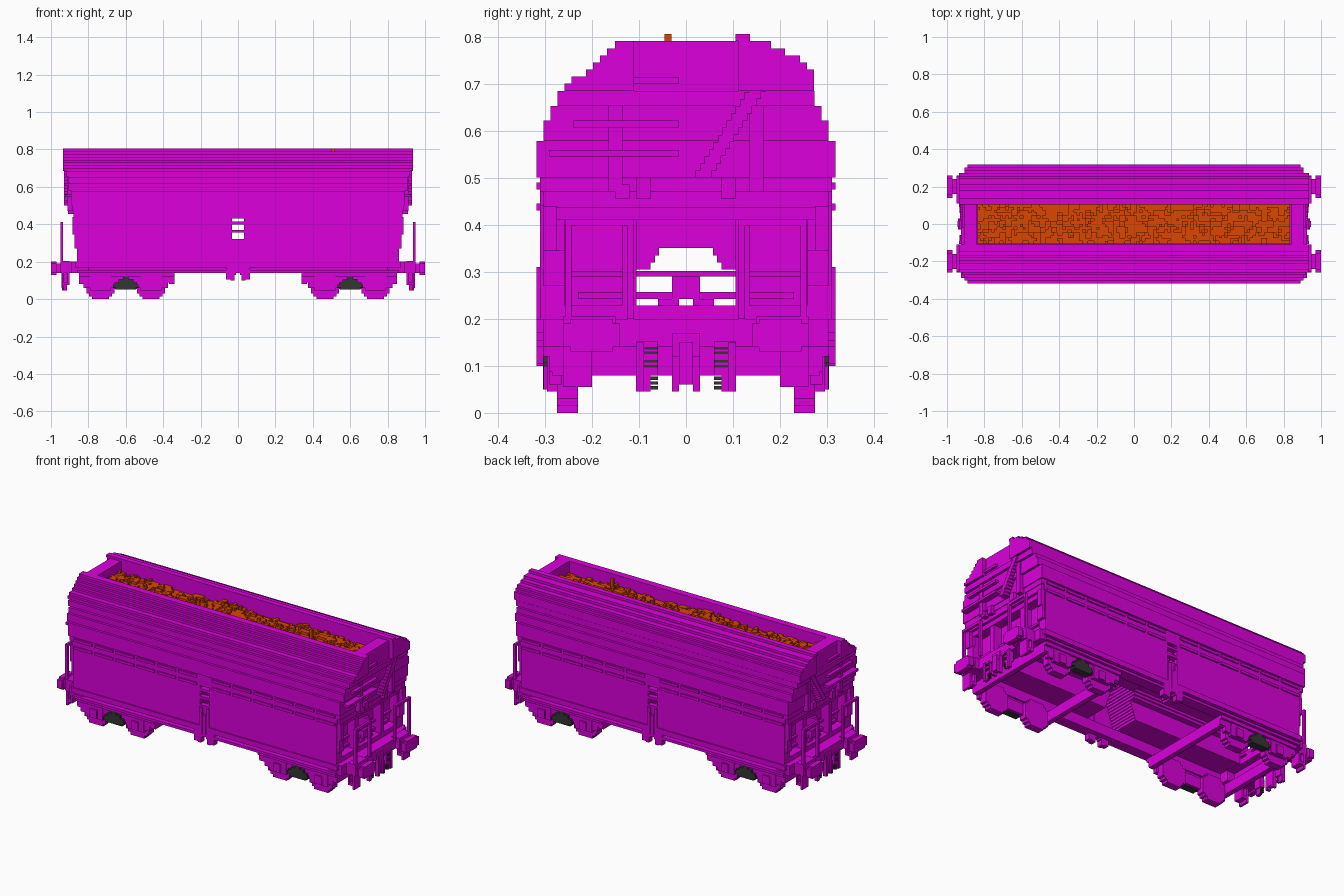
import bpy, bmesh, math, random

if "Cube" in bpy.data.objects:
    bpy.data.objects.remove(bpy.data.objects["Cube"], do_unlink=True)

V = 0.0152  # block size
BOTH = (-1, 1)


def material(name, rgb):
    m = bpy.data.materials.new(name)
    m.use_nodes = True
    m.diffuse_color = (*rgb, 1)
    bsdf = m.node_tree.nodes["Principled BSDF"]
    bsdf.inputs["Base Color"].default_value = (*rgb, 1)
    bsdf.inputs["Roughness"].default_value = 0.8
    return m


MAGENTA = material("magenta paint", (0.71, 0.0, 0.71))
ORANGE = material("orange cargo", (0.71, 0.062, 0.0))
DARK = material("dark iron", (0.033, 0.037, 0.033))


def build(name, boxes, mat=MAGENTA):
    """One object made of (x0, x1, y0, y1, z0, z1) boxes."""
    bm = bmesh.new()
    for x0, x1, y0, y1, z0, z1 in boxes:
        v = [bm.verts.new((x, y, z)) for z in (z0, z1)
             for x, y in ((x0, y0), (x1, y0), (x1, y1), (x0, y1))]
        for f in ((3, 2, 1, 0), (4, 5, 6, 7), (0, 1, 5, 4),
                  (1, 2, 6, 5), (2, 3, 7, 6), (3, 0, 4, 7)):
            bm.faces.new([v[i] for i in f])
    me = bpy.data.meshes.new(name)
    bm.to_mesh(me)
    bm.free()
    me.materials.append(mat)
    ob = bpy.data.objects.new(name, me)
    bpy.context.collection.objects.link(ob)


def mirror(box, x=True, y=True):
    """Copies of a box on both ends and / or both sides."""
    out = []
    for sx in BOTH if x else (1,):
        for sy in BOTH if y else (1,):
            a = sorted((box[0] * sx, box[1] * sx))
            b = sorted((box[2] * sy, box[3] * sy))
            out.append((*a, *b, box[4], box[5]))
    return out


# Upper hopper: stepped layers (bottom, top, half length, front y, back y)
LAYERS = [
    (0.47, 0.50, 0.885, 0.31, 0.31), (0.50, 0.578, 0.89, 0.318, 0.318),
    (0.578, 0.622, 0.905, 0.303, 0.303), (0.622, 0.652, 0.905, 0.288, 0.288),
    (0.652, 0.684, 0.92, 0.273, 0.273), (0.684, 0.70, 0.935, 0.258, 0.272),
    (0.70, 0.715, 0.935, 0.243, 0.272), (0.715, 0.73, 0.935, 0.213, 0.272),
    (0.73, 0.745, 0.935, 0.198, 0.257), (0.745, 0.76, 0.935, 0.183, 0.242),
    (0.76, 0.775, 0.935, 0.168, 0.21), (0.775, 0.79, 0.935, 0.151, 0.181)]
body, rim = [], []
for z0, z1, hx, yf, yb in LAYERS:
    if z0 < 0.68:
        body.append((-hx, hx, -yf, yb, z0, z1))
    else:
        rim += [(-hx, hx, -yf, -0.11, z0, z1), (-hx, hx, 0.11, yb, z0, z1)]
rim += mirror((0.84, 0.91, -0.11, 0.11, 0.684, 0.79), y=False)
rim.append((-0.935, 0.935, 0.105, 0.136, 0.79, 0.805))
build("upper_hopper", body)
build("hopper_rim", rim)

# Lower hopper: two bays with an arched tunnel and a widening middle gap
core = []
for i in range(18):
    z0 = 0.2 + i * 0.015
    tunnel = 0.11 if z0 < 0.3 else 0.078 - (z0 - 0.3) * 0.6
    if z0 > 0.348:
        tunnel = 0
    start = max(0.032, 0.10 - (z0 - 0.2) * 0.35)
    end = 0.81 if z0 < 0.405 else 0.865
    core += mirror((start, end, tunnel, 0.29, z0, z0 + 0.015))
build("lower_hopper", core)

# Side doors with a bottom ledge and two rows of hinge strips
doors = mirror((0.032, 0.86, 0.285, 0.31, 0.2, 0.44))
doors += mirror((0.0, 0.865, 0.285, 0.31, 0.44, 0.47))
doors += mirror((0.032, 0.87, 0.285, 0.318, 0.17, 0.2))
for z in (0.43, 0.475):
    for k in range(6):
        x = 0.05 + k * 0.137
        doors += mirror((x, x + 0.118, 0.30, 0.318, z, z + V))
build("side_doors", doors)

# Door latch gear in the middle gap
latch = []
for z0, z1, hx in ((0.40, 0.415, 0.032), (0.432, 0.44, 0.032),
                   (0.355, 0.37, 0.032), (0.2, 0.32, 0.032)):
    latch += mirror((-hx, hx, 0.28, 0.31, z0, z1), x=False)
latch += mirror((0.012, 0.032, 0.285, 0.318, 0.13, 0.31))
latch += mirror((0.035, 0.065, 0.285, 0.318, 0.105, 0.17))
latch += mirror((0.02, 0.04, 0.285, 0.318, 0.10, 0.2))
latch += mirror((-0.01, 0.01, 0.285, 0.318, 0.14, 0.27), x=False)
build("door_latches", latch)

# Underframe: sills, headstocks, platforms and bogie cross beams
frame = mirror((-0.87, 0.87, 0.255, 0.29, 0.14, 0.2), x=False)
frame += mirror((-0.86, 0.86, 0.28, 0.318, 0.14, 0.155), x=False)
frame += mirror((0.85, 0.925, -0.26, 0.26, 0.14, 0.2), y=False)
frame += mirror((0.80, 0.89, 0.20, 0.303, 0.14, 0.2))
frame += mirror((0.90, 0.95, 0.15, 0.26, 0.14, 0.205))
frame += mirror((0.82, 0.85, -0.285, 0.285, 0.08, 0.14), y=False)
frame += mirror((0.34, 0.37, -0.285, 0.285, 0.08, 0.14), y=False)
build("underframe", frame)

# Wheels as stepped discs
wheels, R = [], 0.076
for i in range(10):
    zc = (i + 0.5) * V
    half = max(3, round(math.sqrt(R * R - (zc - R) ** 2) / V + 0.4)) * V
    for x in (0.465, 0.735):
        wheels += mirror((x - half, x + half, 0.23, 0.274, i * V, (i + 1) * V))
build("wheels", wheels)

# Bogie side frames with axle boxes and springs
bogie, springs = [], []
bogie += mirror((0.34, 0.85, 0.265, 0.303, 0.12, 0.14))
bogie += mirror((0.34, 0.85, 0.265, 0.29, 0.088, 0.12))
bogie += mirror((0.53, 0.67, 0.25, 0.266, 0.055, 0.12))
for x in (0.465, 0.735):
    bogie += mirror((x - 0.09, x + 0.09, 0.265, 0.29, 0.06, 0.09))
    bogie += mirror((x - 0.055, x + 0.055, 0.265, 0.295, 0.045, 0.12))
    bogie += mirror((x - 0.022, x + 0.022, 0.28, 0.303, 0.05, 0.10))
build("bogie_frames", bogie)
for hx, z0, z1 in ((0.055, 0.05, 0.062), (0.068, 0.062, 0.078), (0.06, 0.078, 0.09),
                   (0.04, 0.09, 0.107), (0.015, 0.107, 0.122)):
    springs += mirror((0.6 - hx, 0.6 + hx, 0.266, 0.304, z0, z1))
build("bogie_springs", springs, DARK)

# Buffers
buffers = mirror((0.93, 0.975, 0.16, 0.24, 0.14, 0.19))
buffers += mirror((0.97, 1.0, 0.155, 0.245, 0.13, 0.2))
buffers += mirror((0.97, 1.0, 0.14, 0.26, 0.14, 0.19))
build("buffers", buffers)

# Coupler hook and brake hoses
coupler = mirror((0.915, 0.935, -0.03, 0.03, 0.08, 0.17), y=False)
coupler += mirror((0.915, 0.94, 0.015, 0.03, 0.045, 0.12))
coupler += mirror((0.915, 0.945, -0.015, 0.015, 0.06, 0.15), y=False)
coupler += mirror((0.915, 0.935, 0.09, 0.106, 0.045, 0.15))
coupler += mirror((0.905, 0.93, 0.06, 0.106, 0.08, 0.152))
coupler += mirror((0.915, 0.93, 0.075, 0.106, 0.045, 0.08))
build("couplers", coupler)
hoses = []
for z in (0.05, 0.06, 0.07):
    hoses += mirror((0.915, 0.93, 0.06, 0.075, z, z + 0.007))
for z in (0.097, 0.107, 0.125, 0.135):
    hoses += mirror((0.925, 0.933, 0.06, 0.09, z, z + 0.005))
build("brake_hoses", hoses, DARK)

# Corner steps
steps = mirror((0.90, 0.94, 0.20, 0.26, 0.075, 0.09))
steps += mirror((0.93, 0.942, 0.20, 0.26, 0.055, 0.14))
steps += mirror((0.90, 0.912, 0.20, 0.26, 0.09, 0.14))
build("corner_steps", steps)

# Platform railings and end posts
rail = mirror((0.935, 0.95, 0.243, 0.257, 0.17, 0.41))
rail += mirror((0.935, 0.95, 0.11, 0.125, 0.2, 0.41))
rail += mirror((0.935, 0.95, 0.11, 0.257, 0.397, 0.412))
build("platform_railings", rail)
posts = mirror((0.81, 0.86, 0.105, 0.136, 0.2, 0.44))
posts += mirror((0.81, 0.86, 0.258, 0.31, 0.2, 0.47))
posts += mirror((0.855, 0.875, 0.258, 0.303, 0.27, 0.345))
posts += mirror((0.855, 0.885, 0.274, 0.303, 0.345, 0.44))
posts += mirror((0.86, 0.88, -0.303, 0.303, 0.437, 0.47), y=False)
posts += mirror((0.81, 0.825, -0.25, 0.25, 0.29, 0.302), y=False)
posts += mirror((0.81, 0.825, -0.23, 0.23, 0.242, 0.257), y=False)
posts += mirror((0.81, 0.86, -0.29, 0.29, 0.195, 0.228), y=False)
posts += mirror((0.81, 0.84, 0.015, 0.06, 0.228, 0.242))
posts += mirror((0.81, 0.84, -0.03, 0.03, 0.242, 0.29), y=False)
build("end_frame", posts)

# End wall hand rails, stiffeners and diagonal brace
ends = []
for y0, z in ((-0.18, 0.70), (-0.24, 0.607), (-0.29, 0.545)):
    ends += mirror((0.88, 0.925, y0, -0.015, z, z + 0.014), y=False)
for y in (0.15, -0.15):
    ends += mirror((0.88, 0.912, y - 0.015, y + 0.015, 0.47, 0.67), y=False)
for i in range(15):
    y, z = 0.02 + i * 0.0095, 0.5 + i * V
    ends += mirror((0.88, 0.93, y, y + 0.035, z, z + V), y=False)
ends += mirror((0.88, 0.905, 0.075, 0.105, 0.455, 0.5))
ends += mirror((0.88, 0.91, -0.15, -0.12, 0.455, 0.485), y=False)
build("end_wall_fittings", ends)

# Heaped cargo: uneven columns of blocks, roughened in small clumps
random.seed(4)
NX, NY = 110, 14
clump = [[random.uniform(-0.7, 1.0) for _ in range(NY // 2)] for _ in range(NX // 2)]
cargo = []
for i in range(NX):
    swell = 0.8 * math.sin(i * 0.16) + 0.4 * math.sin(i * 0.41 + 1)
    for j in range(NY):
        heap = 1.9 * (1 - abs(j - 6.5) / 7)
        rough = clump[i // 2][j // 2] + random.uniform(-0.4, 0.4)
        n = max(0, min(4, round(heap + swell * 0.6 + rough)))
        x, y = -0.838 + i * V, -0.1064 + j * V
        cargo.append((x, x + V, y, y + V, 0.684, 0.716 + n * V))
cargo.append((0.5, 0.5 + V, -0.046, -0.031, 0.74, 0.805))
build("cargo_heap", cargo, ORANGE)
